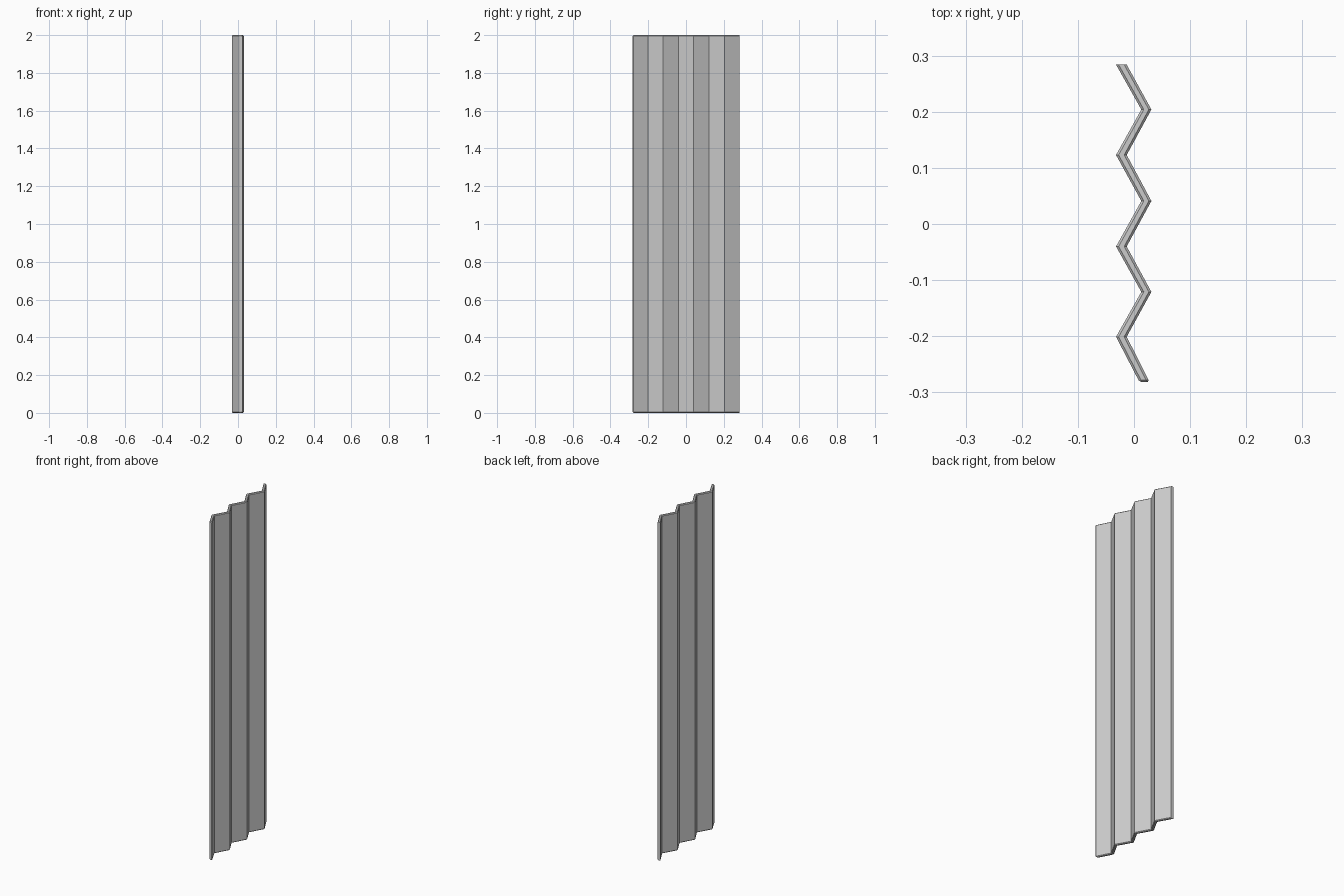
import bpy, bmesh

if "Cube" in bpy.data.objects:
    bpy.data.objects.remove(bpy.data.objects["Cube"])

# Zigzag cross-section: left and right outlines of the folded sheet
ys = [0.284, 0.204, 0.123, 0.041, -0.040, -0.121, -0.201, -0.282]
left = [(-0.032 if i % 2 == 0 else 0.013, y) for i, y in enumerate(ys)]
right = [(-0.013 if i % 2 == 0 else 0.031, y) for i, y in enumerate(ys)]
left[-1] = (0.010, -0.282)
right[-1] = (0.028, -0.282)

# Corrugated sheet extruded to full height
bm = bmesh.new()
verts = [bm.verts.new((x, y, 0)) for x, y in left + right[::-1]]
base = bm.faces.new(verts)
ext = bmesh.ops.extrude_face_region(bm, geom=[base], use_keep_orig=True)
for v in ext["geom"]:
    if isinstance(v, bmesh.types.BMVert):
        v.co.z = 2.0
bmesh.ops.recalc_face_normals(bm, faces=bm.faces)

# Small chamfer around the rims and the near end
def is_rim(e):
    a, b = (v.co for v in e.verts)
    flat = abs(a.z - b.z) < 1e-6
    near_end = a.y < -0.28 and b.y < -0.28
    far_end = a.y > 0.28 and b.y > 0.28
    return (flat and not far_end) or near_end

bmesh.ops.bevel(bm, geom=[e for e in bm.edges if is_rim(e)], offset=0.004,
                segments=1, profile=0.5, affect='EDGES')
bmesh.ops.recalc_face_normals(bm, faces=bm.faces)

mesh = bpy.data.meshes.new("corrugated_panel")
bm.to_mesh(mesh)
bm.free()
panel = bpy.data.objects.new("corrugated_panel", mesh)
bpy.context.collection.objects.link(panel)
